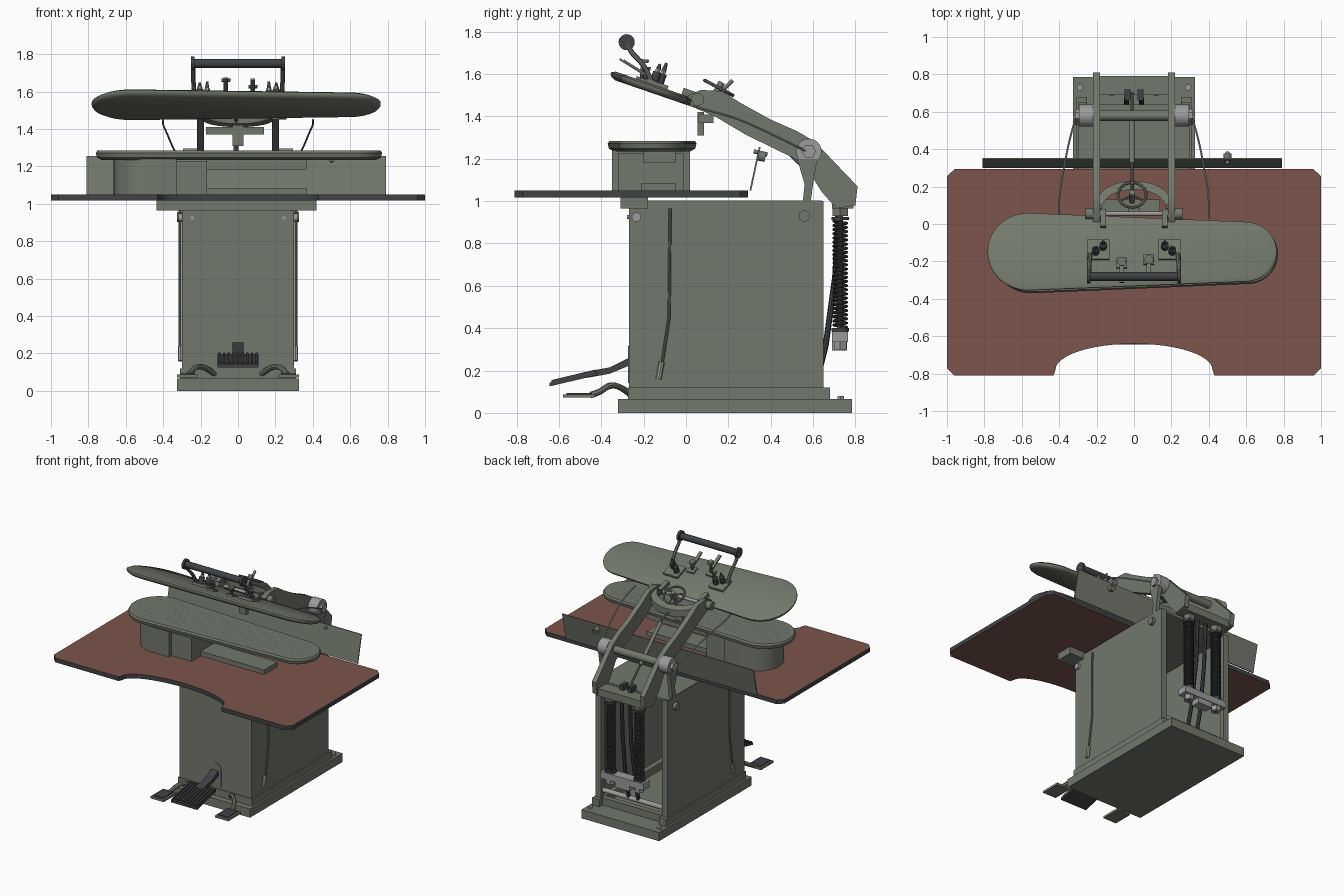
import bpy, bmesh, math
from mathutils import Vector, Matrix

def mat(name, c):
    m = bpy.data.materials.new(name)
    m.diffuse_color = (*c, 1)
    return m
GREEN = mat("green_enamel", (0.17, 0.19, 0.15))
RED = mat("red_table", (0.20, 0.09, 0.07))
DARK = mat("dark_iron", (0.05, 0.055, 0.06))
STEEL = mat("steel", (0.33, 0.33, 0.33))
HEAD = Matrix.Translation((0, -0.15, 1.53)) @ Matrix.Rotation(math.radians(-19), 4, 'X')

def finish(name, bm, m, mtx=None):
    bmesh.ops.recalc_face_normals(bm, faces=bm.faces)
    me = bpy.data.meshes.new(name)
    bm.to_mesh(me)
    bm.free()
    me.materials.append(m)
    if mtx:
        me.transform(mtx)
    ob = bpy.data.objects.new(name, me)
    bpy.context.collection.objects.link(ob)
    return ob

def loft(name, rings, m, mtx=None):
    bm = bmesh.new()
    vs = [[bm.verts.new(p) for p in r] for r in rings]
    n = len(vs[0])
    for a, b in zip(vs, vs[1:]):
        for i in range(n):
            bm.faces.new((a[i], a[(i + 1) % n], b[(i + 1) % n], b[i]))
    bm.faces.new(vs[0])
    bm.faces.new(vs[-1])
    return finish(name, bm, m, mtx)

def box(name, x0, x1, y0, y1, z0, z1, m=GREEN, mtx=None):
    return loft(name, [[(x0, y0, z), (x1, y0, z), (x1, y1, z), (x0, y1, z)] for z in (z0, z1)], m, mtx)

def plate(name, pts, x0, x1, m=GREEN, mtx=None):      # side profile in y,z
    return loft(name, [[(x, y, z) for y, z in pts] for x in (x0, x1)], m, mtx)

def cyl(name, p, q, r, m=GREEN, n=20, r2=None, mtx=None):
    p, q = Vector(p), Vector(q)
    rot = (q - p).to_track_quat('Z', 'Y')
    ring = lambda c, rad: [c + rot @ Vector((rad * math.cos(2 * math.pi * i / n), rad * math.sin(2 * math.pi * i / n), 0)) for i in range(n)]
    return loft(name, [ring(p, r), ring(q, r if r2 is None else r2)], m, mtx)

def tube(name, pts, r, m=GREEN, closed=False, smooth=False, mtx=None):
    cu = bpy.data.curves.new(name, 'CURVE')
    cu.dimensions = '3D'
    cu.bevel_depth, cu.bevel_resolution, cu.use_fill_caps = r, 2, True
    sp = cu.splines.new('NURBS' if smooth else 'POLY')
    sp.points.add(len(pts) - 1)
    for a, b in zip(sp.points, pts):
        a.co = (*b, 1)
    sp.use_cyclic_u = closed
    if smooth:
        sp.use_endpoint_u, sp.order_u, sp.resolution_u = True, 3, 6
    tmp = bpy.data.objects.new(name + "_path", cu)
    bpy.context.collection.objects.link(tmp)
    me = bpy.data.meshes.new_from_object(tmp.evaluated_get(bpy.context.evaluated_depsgraph_get()))
    bpy.data.objects.remove(tmp)
    bm = bmesh.new()
    bm.from_mesh(me)
    return finish(name, bm, m, mtx)

def outline(off, z, xs=0, cy=0):                       # tapered rounded board
    pts = []
    for cx, r, a0, a1 in ((-0.565, 0.21, 87.6, 272.4), (0.595, 0.16, -87.6, 87.6)):
        for i in range(25):
            a = math.radians(a0 + (a1 - a0) * i / 24)
            pts.append((cx + xs + (r + off) * math.cos(a), cy + (r + off) * math.sin(a), z))
    return pts

# Base and open-backed cabinet
box("base_plate", -0.325, 0.325, -0.32, 0.785, 0, 0.065)
box("front_plinth", -0.3, 0.3, -0.275, -0.2, 0.065, 0.12)
box("front_panel", -0.288, 0.288, -0.27, -0.255, 0.12, 1.0)
box("cabinet_top", -0.295, 0.295, -0.265, 0.64, 0.985, 1.003)
box("back_lower_rail", -0.25, 0.25, 0.6, 0.64, 0.065, 0.12)
box("table_bracket", -0.435, 0.42, -0.31, -0.18, 0.965, 1.018)
for s in (-1, 1):
    box("side_plinth", *sorted((s * 0.25, s * 0.31)), -0.275, 0.68, 0.065, 0.12)
    box("side_panel", *sorted((s * 0.288, s * 0.3)), -0.268, 0.645, 0.12, 1.0)
    box("back_post", *sorted((s * 0.255, s * 0.3)), 0.61, 0.65, 0.12, 1.0)
    cyl("base_bolt", (s * 0.29, 0.73, 0.06), (s * 0.29, 0.73, 0.08), 0.018, STEEL, 6)
    cyl("corner_bolt", (s * 0.29, -0.235, 0.925), (s * 0.318, -0.235, 0.925), 0.022, STEEL, 12)
    cyl("front_bolt", (s * 0.245, -0.278, 0.925), (s * 0.245, -0.265, 0.925), 0.01, STEEL, 12)
    # Side control rods
    tube("side_rod", [(s * 0.31, -0.075, 0.965), (s * 0.31, -0.08, 0.45), (s * 0.31, -0.115, 0.22)], 0.007)
    tube("rod_fitting", [(s * 0.307, -0.115, 0.24), (s * 0.307, -0.13, 0.16)], 0.014, STEEL)

# Table with knee cutout and dark rim
pts = [(-0.96, -0.81), (-0.43, -0.81)]
pts += [(-0.42 * math.cos(math.pi * i / 24), -0.78 + 0.14 * math.sin(math.pi * i / 24)) for i in range(25)]
pts += [(0.43, -0.81), (0.96, -0.81), (1, -0.77), (1, 0.255), (0.96, 0.293), (-0.96, 0.293), (-1, 0.255), (-1, -0.77)]
table = loft("table", [[(x, y, z) for x, y in pts] for z in (1.018, 1.05)], RED)
table.data.materials.append(DARK)
for f in table.data.polygons:
    f.material_index = int(abs(f.normal.z) < 0.5)

# Back shield
plate("back_shield", [(0.30, 1.05), (0.308, 1.05), (0.352, 1.255), (0.344, 1.255)], -0.81, 0.79)
cyl("shield_knob", (0.5, 0.335, 1.215), (0.5, 0.375, 1.207), 0.022)
cyl("shield_screw", (0.5, 0.32, 1.235), (0.5, 0.385, 1.22), 0.01)

# Lower board on pedestal
R = 0.185
ped = [(-0.48 + R * math.cos(math.radians(a)), -0.165 + R * math.sin(math.radians(a))) for a in range(90, 271, 9)]
ped += [(-0.33, -0.165 - R), (-0.33, -0.165 + R)]
loft("pedestal", [[(x, y, z) for x, y in ped] for z in (1.05, 1.24)], GREEN)
box("pedestal_neck", -0.34, -0.165, -0.32, -0.01, 1.05, 1.225)
box("lower_plate", -0.17, 0.365, -0.21, -0.05, 1.05, 1.085)
box("upper_rib", -0.17, 0.365, -0.2, -0.05, 1.18, 1.24)
loft("lower_board", [outline(o, z, 0.015, -0.16) for o, z in ((-0.03, 1.235), (-0.006, 1.248), (0, 1.272), (-0.008, 1.285))], GREEN)
bm = bmesh.new()
for i in range(54):
    for j in range(-5, 6):
        x, y = -0.7 + i * 0.026, j * 0.033
        half = 0.17 - 0.043 * (x + 0.56)
        if x < -0.55:
            half = math.sqrt(max(0, 0.17 ** 2 - (x + 0.55) ** 2))
        elif x > 0.61:
            half = math.sqrt(max(0, 0.12 ** 2 - (x - 0.61) ** 2))
        if abs(y) < half:
            bmesh.ops.create_circle(bm, cap_ends=True, segments=6, radius=0.004, matrix=Matrix.Translation((x, y - 0.16, 1.2858)))
finish("steam_holes", bm, DARK)

# Tilted pressing head, in its own frame
loft("press_head", [outline(o, z, 0) for o, z in ((-0.02, -0.022), (0.0, -0.012), (0.008, 0.0), (0.008, 0.008), (-0.012, 0.018))], GREEN, HEAD)
cyl("handle_bar", (-0.24, -0.195, 0.166), (0.24, -0.195, 0.166), 0.024, DARK, mtx=HEAD)
for s in (-1, 1):
    cyl("handle_end", (s * 0.232, -0.195, 0.166), (s * 0.25, -0.195, 0.166), 0.038, DARK, mtx=HEAD)
    tube("handle_arm", [(s * 0.24, -0.195, 0.166), (s * 0.24, -0.165, 0.13), (s * 0.24, -0.11, 0.105), (s * 0.235, -0.065, 0.075), (s * 0.235, -0.02, 0.025)], 0.012, smooth=True, mtx=HEAD)
    box("handle_bracket", *sorted((s * 0.13, s * 0.25)), -0.05, 0.06, 0.015, 0.035, GREEN, HEAD)
    for x, y, h in ((0.205, -0.012, 0.12), (0.165, 0.015, 0.135)):
        cyl("valve_body", (s * x, y, 0.03), (s * x, y, 0.08), 0.02, DARK, 12, mtx=HEAD)
        cyl("valve_collar", (s * x, y, 0.08), (s * x, y, 0.095), 0.014, STEEL, 6, mtx=HEAD)
        cyl("valve_stem", (s * x, y, 0.095), (s * x, y, h), 0.012, DARK, 12, 0.006, mtx=HEAD)
    box("head_lug", *sorted((s * 0.15, s * 0.18)), 0.13, 0.225, 0.01, 0.05, GREEN, HEAD)
for x, y, h in ((-0.065, -0.07, 0.10), (0.08, -0.05, 0.07)):
    box("valve_foot", x - 0.028, x + 0.028, y - 0.028, y + 0.028, 0.015, 0.03, GREEN, HEAD)
    cyl("valve_post", (x, y, 0.02), (x, y - 0.02, h), 0.009, DARK, 12, mtx=HEAD)
    cyl("valve_knob", (x, y - 0.018, h), (x, y - 0.022, h + 0.016), 0.024, GREEN, 16, mtx=HEAD)
    plate("valve_lever", [(y, 0.045), (y, 0.055), (y - 0.13, 0.085), (y - 0.13, 0.075)], x - 0.012, x + 0.012, GREEN, HEAD)

# Lifting arms
arm = [(0.01, 1.50), (0.07, 1.525), (0.17, 1.52), (0.255, 1.465), (0.40, 1.385), (0.525, 1.33), (0.61, 1.28), (0.676, 1.21), (0.81, 1.07),
       (0.80, 0.98), (0.71, 0.965), (0.64, 1.045), (0.575, 1.15), (0.515, 1.2), (0.28, 1.315), (0.137, 1.40), (0.02, 1.45)]
for s in (-1, 1):
    plate("lift_arm", arm, *sorted((s * 0.183, s * 0.22)))
    cyl("arm_hub", (s * 0.22, 0.58, 1.235), (s * 0.295, 0.58, 1.235), 0.06, STEEL, 32)
    cyl("hub_nut", (s * 0.295, 0.58, 1.235), (s * 0.315, 0.58, 1.235), 0.034, STEEL, 6)
    plate("pivot_support", [(0.525, 1.2), (0.62, 1.2), (0.6, 1.08), (0.58, 0.93), (0.545, 0.93), (0.56, 1.08)], *sorted((s * 0.27, s * 0.3)))
    cyl("support_boss", (s * 0.26, 0.56, 0.93), (s * 0.325, 0.56, 0.93), 0.027, GREEN)
    cyl("head_pin", (s * 0.17, 0.055, 1.48), (s * 0.26, 0.055, 1.48), 0.03, GREEN)
    tube("guard_rod", [(s * 0.31, 0.57, 1.235), (s * 0.34, 0.48, 1.28), (s * 0.385, 0.25, 1.39), (s * 0.405, 0.1, 1.43), (s * 0.40, 0.03, 1.45)], 0.005, STEEL, smooth=True)
cyl("pivot_shaft", (-0.24, 0.58, 1.235), (0.24, 0.58, 1.235), 0.028)
cyl("head_shaft", (-0.2, 0.055, 1.48), (0.2, 0.055, 1.48), 0.012, STEEL)

# Curved yoke between arms, hanging stop
yoke = [(math.cos(t) * 0.19, 0.13 + 0.10 * math.sin(t)) for t in [math.pi * i / 16 for i in range(17)]]
yoke += [(x * 0.9, y - 0.045) for x, y in reversed(yoke)]
loft("yoke", [[(x, y, z - 0.4 * (y - 0.13)) for x, y in yoke] for z in (1.45, 1.50)], GREEN)
box("stop_bar", -0.17, 0.14, 0.06, 0.13, 1.37, 1.41)
box("stop_block", -0.03, 0.03, 0.055, 0.085, 1.31, 1.42)

# Handwheel with adjusting rod
W = Matrix.Translation((-0.01, 0.155, 1.535)) @ Matrix.Rotation(math.radians(-28), 4, 'X')
circ = lambda r, a: (r * math.cos(a), r * math.sin(a), 0)
tube("handwheel_rim", [circ(0.075, 2 * math.pi * i / 32) for i in range(32)], 0.008, closed=True, mtx=W)
for i in range(3):
    cyl("handwheel_spoke", (0, 0, 0), circ(0.075, math.radians(90 + 120 * i)), 0.006, n=8, mtx=W)
cyl("handwheel_hub", (0, 0, -0.07), (0, 0, 0.03), 0.016, mtx=W)
cyl("pressure_handle", (-0.01, 0.15, 1.50), (-0.01, 0.22, 1.57), 0.009)
tube("adjusting_rod", [(-0.01, 0.13, 1.46), (-0.01, 0.3, 1.41), (-0.01, 0.7, 1.03)], 0.008)
cyl("adjusting_sleeve", (-0.01, 0.32, 1.39), (-0.01, 0.56, 1.163), 0.014)

# Rear crosshead, springs and linkage
box("crosshead", -0.2, 0.2, 0.69, 0.79, 0.965, 1.02)
box("spring_anchor", -0.18, 0.18, 0.69, 0.765, 0.335, 0.385, STEEL)
box("anchor_link", -0.06, 0.06, 0.69, 0.76, 0.295, 0.335, STEEL)
for s in (-1, 1):
    n = 26 * 12
    tube("spring", [(s * 0.12 + 0.031 * math.cos(i * math.pi / 6), 0.728 + 0.031 * math.sin(i * math.pi / 6), 0.40 + 0.51 * i / n) for i in range(n + 1)], 0.0065, DARK)
    cyl("spring_core", (s * 0.12, 0.728, 0.30), (s * 0.12, 0.728, 0.97), 0.014, DARK, 12)
    for z in (0.385, 0.91):
        cyl("spring_cup", (s * 0.12, 0.728, z), (s * 0.12, 0.728, z + 0.016), 0.042, DARK)
    cyl("spring_nut", (s * 0.12, 0.728, 0.30), (s * 0.12, 0.728, 0.335), 0.034, STEEL, 6)
    cyl("top_nut", (s * 0.12, 0.728, 0.93), (s * 0.12, 0.728, 0.965), 0.042, GREEN, 6)
    tube("rear_link", [(s * 0.035, 0.72, 0.98), (s * 0.035, 0.705, 0.65), (s * 0.04, 0.66, 0.32), (s * 0.04, 0.62, 0.16)], 0.014, DARK)
    box("rod_clevis", *sorted((s * 0.02, s * 0.05)), 0.66, 0.72, 1.02, 1.06, DARK)
cyl("rear_shaft", (-0.27, 0.62, 0.17), (0.27, 0.62, 0.17), 0.018, STEEL)

# Centre foot pedal
plate("pedal_pad", [(-0.645, 0.125), (-0.42, 0.178), (-0.42, 0.196), (-0.645, 0.143)], -0.11, 0.11, DARK)
for i in range(9):
    x = -0.1 + i * 0.025
    plate("pedal_tread", [(-0.635, 0.143), (-0.43, 0.192), (-0.43, 0.204), (-0.635, 0.155)], x - 0.006, x + 0.006, DARK)
plate("pedal_arm", [(-0.47, 0.165), (-0.36, 0.185), (-0.24, 0.235), (-0.24, 0.275), (-0.36, 0.215), (-0.47, 0.195)], -0.03, 0.03, DARK)
cyl("pedal_slot_top", (0, -0.275, 0.265), (0, -0.26, 0.265), 0.05, GREEN, 24)
box("pedal_slot", -0.05, 0.05, -0.275, -0.26, 0.14, 0.265)

# Side foot pedals
for s in (-1, 1):
    box("side_pedal", *sorted((s * 0.215, s * 0.325)), -0.58, -0.43, 0.072, 0.088)
    box("side_pedal_grip", *sorted((s * 0.23, s * 0.31)), -0.565, -0.445, 0.088, 0.094, DARK)
    tube("side_pedal_arm", [(s * 0.265, -0.45, 0.085), (s * 0.255, -0.41, 0.095), (s * 0.22, -0.36, 0.135), (s * 0.16, -0.30, 0.12), (s * 0.12, -0.26, 0.085)], 0.015, smooth=True)

# Smooth the round parts, keep edges crisp
bpy.ops.object.select_all(action='SELECT')
bpy.context.view_layer.objects.active = table
bpy.ops.object.shade_smooth_by_angle(angle=math.radians(35))
